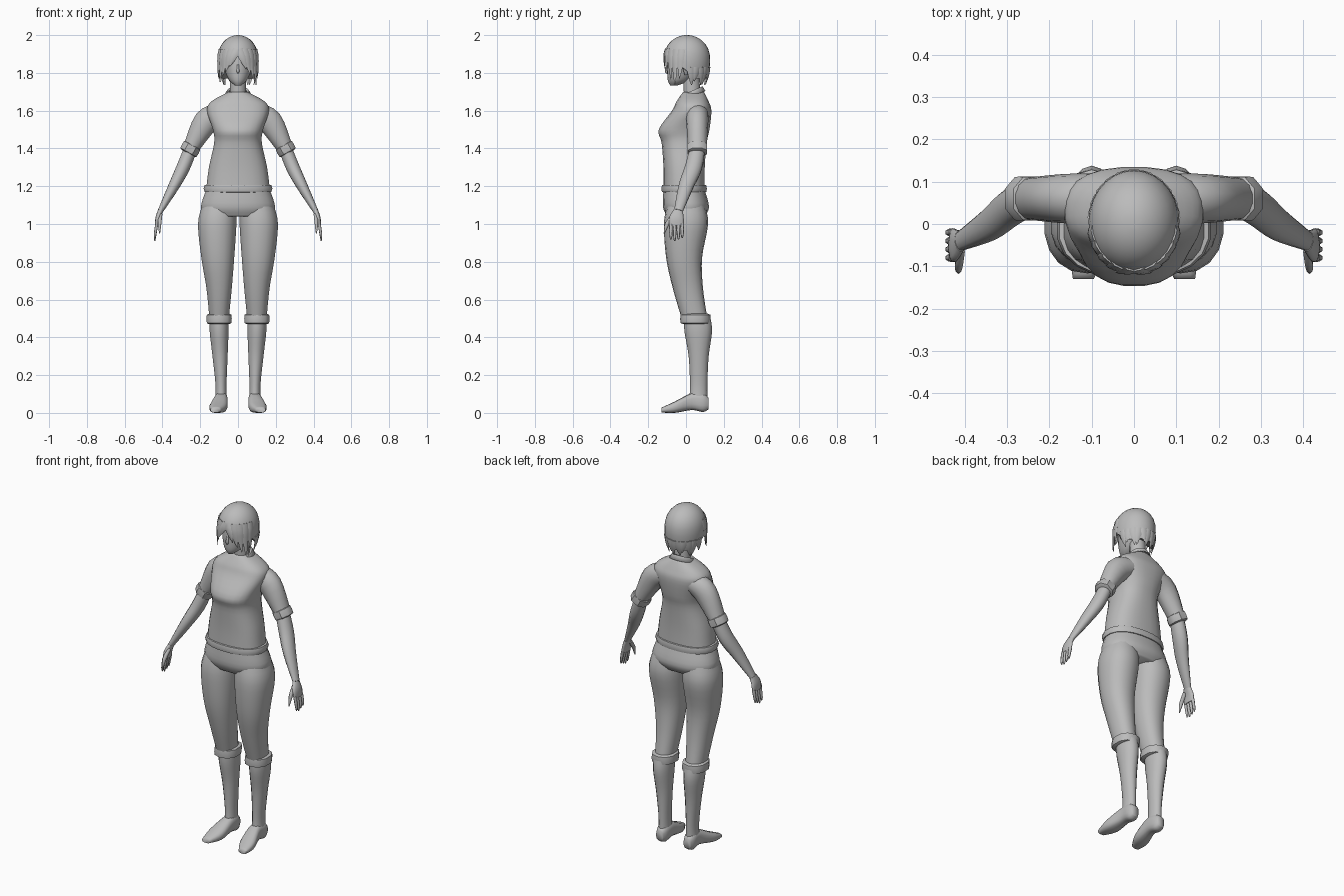
import bpy, bmesh, math
from mathutils import Vector

if "Cube" in bpy.data.objects:
    bpy.data.objects.remove(bpy.data.objects["Cube"])

ACROSS, DEPTH, UP = Vector((1, 0, 0)), Vector((0, 1, 0)), Vector((0, 0, 1))
GREY = (0.5, 0.5, 0.5, 1)
grey = bpy.data.materials.new("plain_grey")
grey.use_nodes = True
grey.diffuse_color = GREY
grey.node_tree.nodes["Principled BSDF"].inputs["Base Color"].default_value = GREY


def finish(name, bm, mirror=False, sharp=70, thickness=0):
    bmesh.ops.recalc_face_normals(bm, faces=bm.faces)
    mesh = bpy.data.meshes.new(name)
    bm.to_mesh(mesh)
    bm.free()
    mesh.materials.append(grey)
    part = bpy.data.objects.new(name, mesh)
    bpy.context.collection.objects.link(part)
    bpy.ops.object.select_all(action="DESELECT")
    part.select_set(True)
    bpy.context.view_layer.objects.active = part
    bpy.ops.object.shade_smooth_by_angle(angle=math.radians(sharp))
    if thickness:
        part.modifiers.new("thickness", "SOLIDIFY").thickness = thickness
    if mirror:
        part.modifiers.new("mirror", "MIRROR").use_mirror_merge = False


def skin(bm, rings, closed=True):
    """Join rows of points into a surface, capped when the rows are closed."""
    rows = [[bm.verts.new(point) for point in ring] for ring in rings]
    count = len(rows[0])
    for low, high in zip(rows, rows[1:]):
        for i in range(count if closed else count - 1):
            j = (i + 1) % count
            bm.faces.new((low[i], low[j], high[j], high[i]))
    if closed:
        bm.faces.new(rows[0])
        bm.faces.new(rows[-1])


def smoothed(keys, steps=4):
    """Pass a smooth curve through the key sections."""
    keys = [Vector(key) for key in keys]
    padded = [keys[0]] + keys + [keys[-1]]
    result = []
    for before, start, end, after in zip(padded, padded[1:], padded[2:], padded[3:]):
        for step in range(steps):
            t = step / steps
            leave, arrive = (end - before) / 2, (after - start) / 2
            bend = (start - end) * 2 + leave + arrive
            result.append(start + leave * t + (end * 3 - start * 3 - leave * 2 - arrive) * t ** 2 + bend * t ** 3)
    return result + [keys[-1]]


def add_tube(bm, sections, sides=12, square=2, ref=DEPTH, axis=None):
    """Each section is x, y, z, radius across, radius along ref."""
    centres = [Vector(section[:3]) for section in sections]
    rings = []
    for i, section in enumerate(sections):
        ahead = axis or (centres[min(i + 1, len(centres) - 1)] - centres[max(i - 1, 0)]).normalized()
        v = (ref - ahead * ref.dot(ahead)).normalized()
        u = v.cross(ahead)
        ring = []
        for k in range(sides):
            angle = math.tau * (k + 0.5) / sides
            c, s = math.cos(angle), math.sin(angle)
            ring.append(centres[i] + u * section[3] * math.copysign(abs(c) ** (2 / square), c)
                        + v * section[4] * math.copysign(abs(s) ** (2 / square), s))
        rings.append(ring)
    skin(bm, rings)


def tube(name, keys, mirror=True, **shape):
    bm = bmesh.new()
    add_tube(bm, smoothed(keys), **shape)
    finish(name, bm, mirror)


def rolled_band(name, start, end, width, depth, mirror=True, sides=10, axis=None):
    """A rolled edge of cloth: a short sleeve that bulges in the middle."""
    start, end = Vector(start), Vector(end)
    bm = bmesh.new()
    add_tube(bm, [(*start.lerp(end, t), width * r, depth * r)
                  for t, r in ((0, .8), (.1, .97), (.5, 1), (.9, .97), (1, .8))],
             sides=sides, square=2.3, axis=axis)
    finish(name, bm, mirror, sharp=45)


# Shirt and its rolled hem
tube("shirt", [
    (0, -.01, 1.18, .17, .11), (0, -.01, 1.3, .155, .11), (0, -.01, 1.43, .127, .12),
    (0, -.01, 1.5, .134, .135), (0, .03, 1.6, .165, .105), (0, .035, 1.65, .14, .085),
    (0, .04, 1.7, .05, .055)], mirror=False, sides=24, square=2.5, axis=UP)
rolled_band("shirt_hem", (0, -.01, 1.165), (0, -.01, 1.21), .184, .122, False, 20, UP)

# Sleeves, rolled cuffs and forearms
shoulder, elbow, wrist = (.1, .06, 1.58), (.25, .06, 1.4), (.41, -.04, 1.07)
tube("sleeves", [(*shoulder, .06, .06), (.17, .06, 1.54, .068, .058), (*elbow, .043, .05)], sides=14)
rolled_band("sleeve_cuffs", (.24, .06, 1.42), (.265, .06, 1.375), .054, .056, sides=8)
tube("forearms", [(*elbow, .036, .042), (.29, .04, 1.3, .037, .046),
                  (.34, 0, 1.2, .03, .04), (*wrist, .015, .024)])

# Hands with four fingers and a thumb
hand = bmesh.new()
add_tube(hand, smoothed([(*wrist, .015, .026), (.425, -.05, 1.03, .013, .04), (.43, -.05, .99, .01, .04)]))
for finger in range(4):
    y = -.08 + .02 * finger
    tip = .91 + .008 * abs(finger - 1)
    add_tube(hand, smoothed([(.43, y, 1, .009, .01), (.44, y, tip + .02, .007, .008),
                             (.44, y, tip, .002, .003)], 2), sides=6)
add_tube(hand, smoothed([(.41, -.06, 1.05, .011, .013), (.415, -.1, 1, .01, .012),
                         (.415, -.115, .95, .003, .003)], 3), sides=6)
finish("hands", hand, mirror=True)

# Trousers: hips and legs, with rolled cuffs
tube("trouser_hips", [(0, 0, 1.04, .17, .1), (0, 0, 1.09, .198, .123), (0, -.01, 1.18, .17, .11)],
     mirror=False, sides=24, square=2.3, axis=UP)
tube("trouser_legs", [
    (.1, .045, .5, .052, .068), (.1, .01, .66, .068, .08), (.107, -.01, .82, .088, .095),
    (.11, 0, 1, .103, .117), (.1, 0, 1.1, .09, .1)], sides=18, square=2.2, axis=UP)
rolled_band("trouser_cuffs", (.1, .05, .47), (.1, .05, .525), .07, .081, axis=UP)

# Boots: shafts and feet
tube("boot_shafts", [
    (.09, .065, .06, .032, .048), (.09, .067, .15, .03, .046), (.095, .067, .3, .041, .053),
    (.1, .065, .43, .051, .073), (.1, .06, .5, .05, .07)], sides=14, axis=UP)
tube("feet", [
    (.09, .12, .05, .022, .03), (.09, .09, .055, .034, .05), (.09, .03, .06, .036, .045),
    (.105, -.06, .03, .046, .03), (.12, -.13, .015, .025, .013)],
     sides=14, square=2.7, ref=UP, axis=-DEPTH)

# Neck and face, with nose and ears
tube("neck", [(0, .035, 1.64, .045, .045), (0, .025, 1.82, .042, .045)], mirror=False, axis=UP)
tube("face", [
    (0, -.065, 1.733, .016, .018), (0, -.035, 1.765, .05, .062), (0, -.005, 1.84, .078, .094),
    (0, .005, 1.92, .083, .095)], mirror=False, sides=18, axis=UP)
tube("nose", [(0, -.095, 1.845, .005, .005), (0, -.102, 1.81, .008, .01), (0, -.095, 1.8, .005, .005)],
     mirror=False, sides=6)
tube("ears", [(.078, 0, 1.79, .006, .007), (.088, 0, 1.83, .009, .02), (.083, 0, 1.86, .005, .01)], sides=8)

# Shirt collar with two lapel points, open at the front
neckline, fold, edge = [], [], []
for i in range(33):
    angle = .1 + (math.tau - .2) * i / 32
    side, front = math.sin(angle), math.cos(angle)
    lapel = max(0, 1 - abs(min(angle, math.tau - angle) - .5) * 2)
    for row, radius, height in ((neckline, .046, 1.7), (fold, .058, 1.705), (edge, .073, 1.68 - .02 * lapel)):
        row.append((radius * side, .03 - radius * front, height - .024 * front))
collar = bmesh.new()
skin(collar, (neckline, fold, edge), closed=False)
finish("collar", collar, thickness=.006)


def scalp(angle, z, lift=0):
    """Point on the hair surface; the angle is measured from the front."""
    middle = 1.87
    height = (z - middle) / (.13 if z > middle else .19)
    radius = math.sqrt(max(0, 1 - abs(height) ** 2.2)) + lift
    return Vector((math.sin(angle) * .108 * radius, .005 - math.cos(angle) * .123 * radius, z))


# Hair cap, lower at the nape than over the brow
SIDES, LAYERS, CROWN = 28, 9, 1.9995
rings = []
for layer in range(LAYERS + 1):
    ring = []
    for i in range(SIDES):
        angle = math.tau * i / SIDES
        rim = 1.905 - .135 * min(1, (1 - math.cos(angle)) * .7)
        ring.append(scalp(angle, CROWN - (CROWN - rim) * (layer / LAYERS) ** 2))
    rings.append(ring)
cap = bmesh.new()
skin(cap, rings)
finish("hair_cap", cap)


def add_lock(bm, root, end, top, tip, lowest):
    """A flat tapered lock that follows the head, then hangs free."""
    path = []
    for step in range(6):
        t = step / 5
        z = top + (tip - top) * t
        point = scalp(root + (end - root) * t, max(z, lowest), .07 * t - .03)
        path.append((point.x, point.y, z, .0075 - .006 * t, .0215 - .02 * t * t))
    add_tube(bm, path, sides=6, ref=ACROSS * math.cos(root) + DEPTH * math.sin(root))


# Fringe parted in the middle, longer toward the cheeks
fringe = bmesh.new()
for side in (-1, 1):
    for i in range(5):
        root = .06 + .31 * i
        sweep = .35 - .1 * i
        tip = 1.82 - .028 * i + .015 * (side < 0) if i < 4 else 1.77
        add_lock(fringe, side * root, side * (root + sweep), 1.925, tip, 1.83)
finish("hair_fringe", fringe)

# Ragged locks along the nape
nape = bmesh.new()
for i in range(11):
    root = math.pi + .28 * (i - 5)
    add_lock(nape, root, root + .08 * (-1) ** i, 1.83, 1.735 + .02 * (i % 3 == 1), 1.74)
finish("hair_nape", nape)
